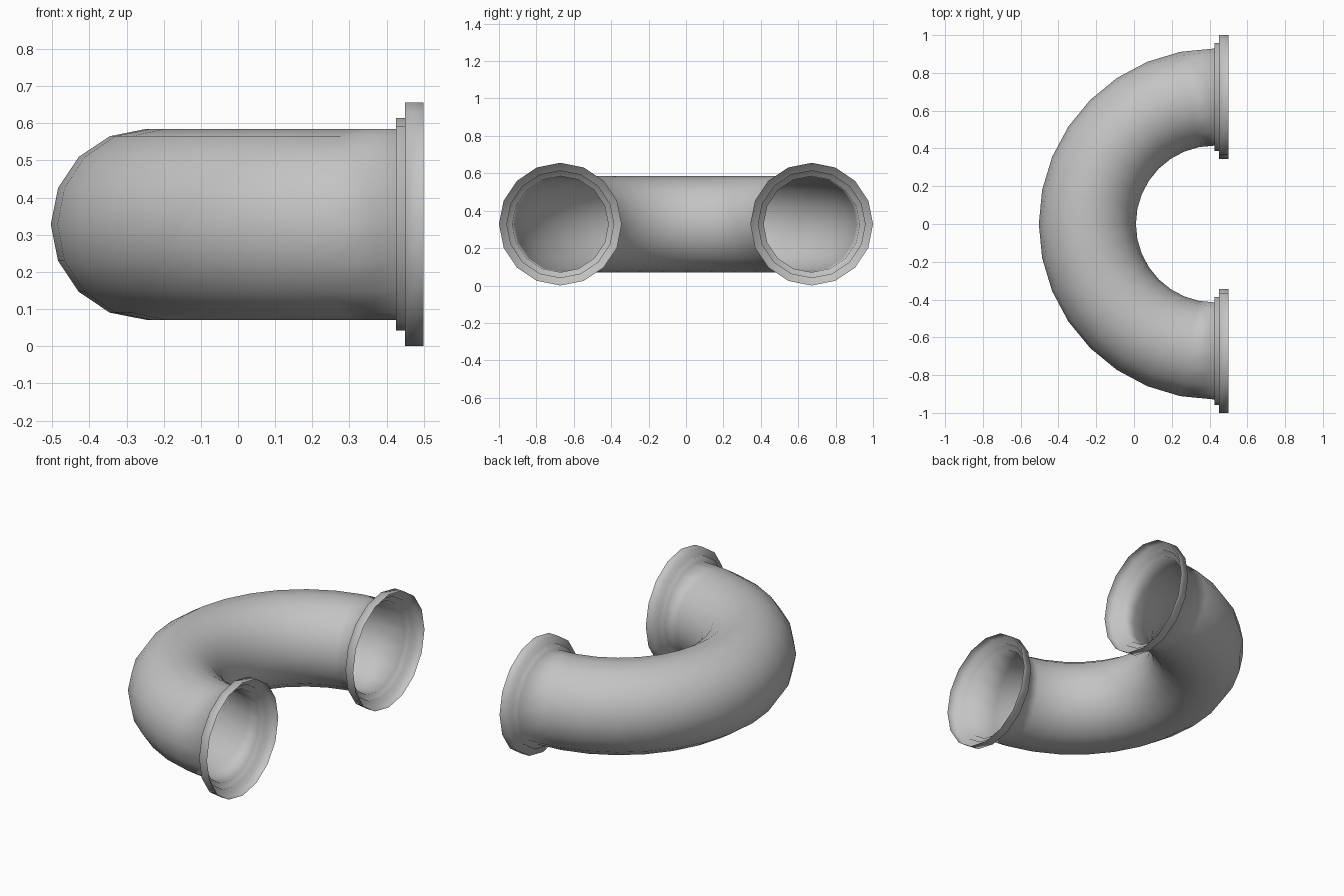
import bpy, bmesh
from math import sin, cos, pi
from mathutils import Vector

cube = bpy.data.objects.get("Cube")
if cube:
    bpy.data.objects.remove(cube, do_unlink=True)

SIDES, STEPS = 16, 16
BEND_R, PIPE_R = 0.672, 0.257
CENTRE = Vector((0.425, 0, 0.328))
# Stepped socket: (distance past the bend, radius)
RIM = [(0, 0.286), (0.025, 0.286), (0.025, 0.328), (0.075, 0.328)]

metal = bpy.data.materials.new("light grey metal")
metal.use_nodes = True
colour = (0.55, 0.55, 0.55, 1)
metal.diffuse_color = colour
metal.node_tree.nodes["Principled BSDF"].inputs["Base Color"].default_value = colour


def ring(bm, centre, outward, radius):
    """One circular cross-section, spanned by the outward direction and up."""
    return [bm.verts.new(centre + radius * (outward * cos(a) + Vector((0, 0, sin(a)))))
            for a in (2 * pi * i / SIDES for i in range(SIDES))]


bm = bmesh.new()

# Half-turn bend, from the back opening round to the front one
bend = []
for i in range(STEPS + 1):
    a = pi / 2 + pi * i / STEPS
    out = Vector((cos(a), sin(a), 0))
    bend.append(ring(bm, CENTRE + out * BEND_R, out, PIPE_R))


# Collar and flange at either end
def rim(side):
    out = Vector((0, side, 0))
    return [ring(bm, CENTRE + out * BEND_R + Vector((d, 0, 0)), out, r) for d, r in RIM]


rings = rim(1)[::-1] + bend + rim(-1)

# Open skin joining all the cross-sections
for a, b in zip(rings, rings[1:]):
    for i in range(SIDES):
        j = (i + 1) % SIDES
        bm.faces.new((a[i], a[j], b[j], b[i]))
bmesh.ops.recalc_face_normals(bm, faces=bm.faces)
# Make sure the outside of the bend faces out
bm.normal_update()
outer = min(bm.faces, key=lambda f: f.calc_center_median().x)
if outer.normal.x > 0:
    bmesh.ops.reverse_faces(bm, faces=bm.faces)
for f in bm.faces:
    f.smooth = True

mesh = bpy.data.meshes.new("flanged_pipe_bend")
bm.to_mesh(mesh)
bm.free()
mesh.materials.append(metal)
bpy.context.collection.objects.link(bpy.data.objects.new("flanged_pipe_bend", mesh))
